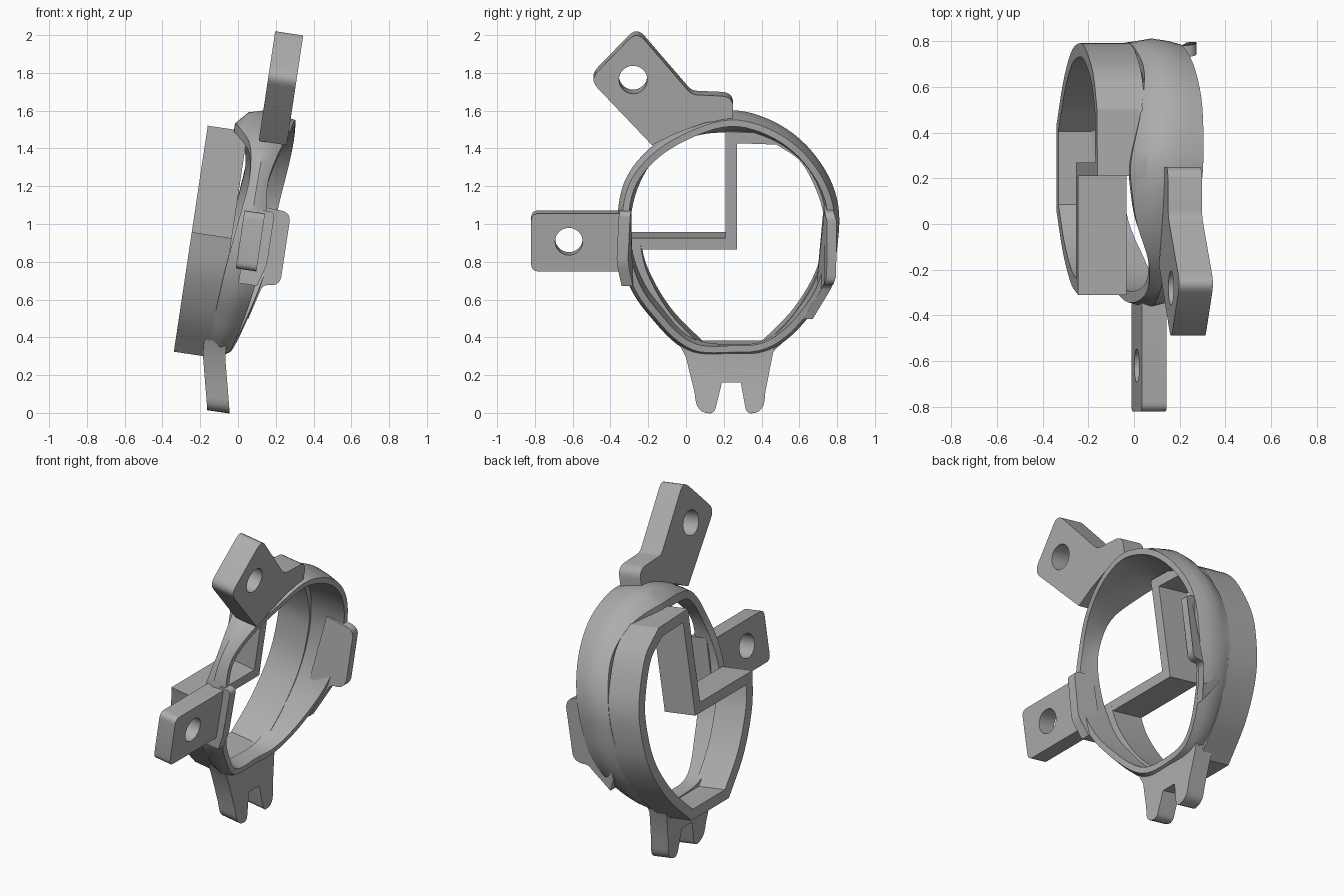
import bpy, bmesh, math
from mathutils import Matrix, Vector

if "Cube" in bpy.data.objects:
    bpy.data.objects.remove(bpy.data.objects["Cube"])

# One grey plastic for everything
grey = bpy.data.materials.new("grey plastic")
grey.use_nodes = True
shade = (0.42, 0.42, 0.42, 1)
grey.diffuse_color = shade
grey.node_tree.nodes["Principled BSDF"].inputs["Base Color"].default_value = shade

# Tilted frame: first axis = depth direction, profiles are drawn as (across, up)
tilt = math.atan(0.15)
s, c = math.sin(tilt), math.cos(tilt)
FRAME = Matrix(((0, s, c, 0), (1, 0, 0, 0), (0, c, -s, 0), (0, 0, 0, 1)))


def finish(name, bm):
    """Turn a bmesh drawn in the tilted frame into a shaded object."""
    bmesh.ops.remove_doubles(bm, verts=bm.verts, dist=0.0005)
    bmesh.ops.recalc_face_normals(bm, faces=bm.faces)
    mesh = bpy.data.meshes.new(name)
    bm.to_mesh(mesh)
    bm.free()
    mesh.transform(FRAME)
    mesh.materials.clear()
    mesh.materials.append(grey)
    obj = bpy.data.objects.new(name, mesh)
    bpy.context.collection.objects.link(obj)
    bpy.ops.object.select_all(action='DESELECT')
    obj.select_set(True)
    bpy.context.view_layer.objects.active = obj
    bpy.ops.object.shade_smooth_by_angle(angle=math.radians(32))
    return obj


def rounded(points, steps=5):
    """Points are (x, y) or (x, y, radius); corners with a radius are filleted."""
    out = []
    for i, p in enumerate(points):
        v = Vector(p[:2])
        if len(p) == 2:
            out.append(v)
            continue
        before, after = Vector(points[i - 1][:2]), Vector(points[(i + 1) % len(points)][:2])
        start = v + (before - v).normalized() * p[2]
        end = v + (after - v).normalized() * p[2]
        for k in range(steps + 1):
            t = k / steps
            out.append(start * (1 - t) ** 2 + v * 2 * t * (1 - t) + end * t * t)
    return out


def circle(x, y, r, n=32):
    return [Vector((x + r * math.cos(math.tau * i / n), y + r * math.sin(math.tau * i / n)))
            for i in range(n)]


def inset(points, dist):
    """Mitred inward offset of a clockwise outline."""
    out = []
    for i, p in enumerate(points):
        d1 = (p - points[i - 1]).normalized()
        d2 = (points[(i + 1) % len(points)] - p).normalized()
        n1, n2 = Vector((d1.y, -d1.x)), Vector((d2.y, -d2.x))
        out.append(p + (n1 + n2) * dist / (1 + n1.dot(n2)))
    return out


def prism(name, outlines, low, high, lean=None):
    """Extrude an outline, with optional holes, between two depths."""
    curve = bpy.data.curves.new(name, 'CURVE')
    curve.dimensions, curve.fill_mode = '2D', 'BOTH'
    curve.extrude = (high - low) / 2
    for outline in outlines:
        spline = curve.splines.new('POLY')
        spline.points.add(len(outline) - 1)
        for point, v in zip(spline.points, outline):
            point.co = (v.x, v.y, 0, 1)
        spline.use_cyclic_u = True
    temp = bpy.data.objects.new(name + " profile", curve)
    bpy.context.collection.objects.link(temp)
    graph = bpy.context.evaluated_depsgraph_get()
    mesh = bpy.data.meshes.new_from_object(temp.evaluated_get(graph))
    bm = bmesh.new()
    bm.from_mesh(mesh)
    bpy.data.objects.remove(temp)
    bpy.data.meshes.remove(mesh)
    for v in bm.verts:
        v.co.z += (low + high) / 2
        if lean:
            v.co.z += lean(v.co.y)
    return finish(name, bm)


def smooth_arc(points, per=6):
    """Catmull-Rom curve through open points."""
    p = [Vector(q) for q in points]
    p = [p[0] * 2 - p[1]] + p + [p[-1] * 2 - p[-2]]
    out = []
    for a, b, d, e in zip(p, p[1:], p[2:], p[3:]):
        for k in range(per):
            t = k / per
            out.append(0.5 * (2 * b + (d - a) * t + (2 * a - 5 * b + 4 * d - e) * t * t
                              + (3 * b - a - 3 * d + e) * t ** 3))
    return out + [p[-2]]


# Thin hood with one quadrant cut away, flat at the bottom
right_side = smooth_arc([(0.5, 1.47), (0.66, 1.35), (0.77, 1.12), (0.79, 0.93),
                         (0.75, 0.7), (0.62, 0.47), (0.43, 0.27)])
left_side = smooth_arc([(0.06, 0.27), (-0.13, 0.47), (-0.26, 0.7), (-0.31, 0.91)])
hood = [Vector((0.21, 1.48))] + right_side + left_side + [Vector((0.21, 0.91))]
prism("notched_hood", [hood, inset(hood, 0.06)], -0.384, -0.17)

# Flared ring body: angle, inner radius, outer radius, near depth, far depth
RING = [
    (0, .51, .57, -.18, .04), (24, .54, .62, -.17, .05), (44, .57, .65, -.15, .07),
    (62, .58, .68, -.18, .08), (88, .56, .71, -.25, .07), (110, .58, .67, -.22, .05),
    (128, .60, .66, -.14, .01), (148, .565, .65, -.12, -.03), (170, .53, .60, -.15, 0),
    (196, .51, .58, -.18, .0), (226, .5, .58, -.2, -.04), (252, .57, .64, -.2, -.09),
    (270, .56, .61, -.2, -.1), (288, .58, .63, -.2, -.08), (316, .51, .58, -.2, -.02),
    (342, .5, .57, -.19, .03),
]


def ring_row(angle):
    rows = RING + [(360,) + RING[0][1:]]
    for a, b in zip(rows, rows[1:]):
        if a[0] <= angle <= b[0]:
            t = (angle - a[0]) / (b[0] - a[0])
            return Vector([p + (q - p) * t for p, q in zip(a[1:], b[1:])])


def ring_body(count=96):
    rows = [ring_row(360 * i / count) for i in range(count)]
    for _ in range(3):
        rows = [(rows[i - 1] + rows[i] * 2 + rows[(i + 1) % count]) / 4 for i in range(count)]
    bm = bmesh.new()
    loops = []
    for i, (inner, outer, near, far) in enumerate(rows):
        angle = math.tau * i / count
        width, flare = far - near, outer - inner
        section = [(inner, near), (inner + 0.05, near), (inner + flare * 0.85, near + width * 0.2),
                   (outer, near + width * 0.45), (outer - 0.01, near + width * 0.75),
                   (outer - 0.025, far), (outer - 0.06, far),
                   (max(inner, outer - 0.065), near + width * 0.55)]
        loops.append([bm.verts.new((0.23 + r * math.cos(angle), 0.9 + r * math.sin(angle), d))
                      for r, d in section])
    for i, loop in enumerate(loops):
        other = loops[i - 1]
        for k in range(len(loop)):
            bm.faces.new((loop[k - 1], loop[k], other[k], other[k - 1]))
    return finish("ring_body", bm)


ring_body()

# Drilled mounting tabs
upper = rounded([(-0.51, 1.79, .06), (-0.26, 2.05, .06), (0.03, 1.71, .03), (0.25, 1.7, .06),
                 (0.25, 1.58), (0.1, 1.56), (-0.06, 1.5), (-0.18, 1.44)])
prism("upper_tab", [upper, circle(-0.28, 1.79, 0.075)], -0.105, 0.045)
side = rounded([(-0.82, 0.755, .04), (-0.82, 1.065, .04), (-0.31, 1.065), (-0.29, 0.755)])
prism("side_tab", [side, circle(-0.62, 0.915, 0.073)], -0.125, -0.015)


# Forked foot leaning into the ring
def foot_lean(height):
    return -0.07 * min(max(height, 0) / 0.3, 1)


foot = rounded([(-0.04, 0.36), (0.0, 0.28), (0.045, 0.1), (0.06, -0.01, .07), (0.15, -0.01, .03),
                (0.19, 0.15), (0.29, 0.15), (0.32, -0.01, .03), (0.41, -0.01, .07),
                (0.42, 0.1), (0.46, 0.3), (0.48, 0.36), (0.4, 0.33), (0.06, 0.33)])
prism("forked_foot", [foot], -0.165, -0.045, foot_lean)


# Rounded grip pads on both flanks, drawn as (depth, up) and bent round the ring
def flank_pad(name, outline, across, thickness, bulge):
    bm = bmesh.new()
    layers = []
    for offset in (0, thickness):
        layers.append([bm.verts.new((across + offset - bulge * (v.y - 0.9) ** 2, v.y, v.x))
                       for v in outline])
        bm.faces.new(layers[-1])
    for i in range(len(outline)):
        bm.faces.new((layers[0][i - 1], layers[0][i], layers[1][i], layers[1][i - 1]))
    finish(name, bm)


rear = rounded([(-0.06, 1.1), (0.12, 1.09, .05), (0.12, 0.7, .05), (0.03, 0.69, .03),
                (-0.02, 0.5), (-0.1, 0.6)])
flank_pad("rear_flank_pad", rear, 0.765, 0.05, 0.9)
front = rounded([(-0.1, 1.08), (0.035, 1.08, .03), (0.035, 0.8, .03), (0.0, 0.68), (-0.1, 0.68)])
flank_pad("front_flank_pad", front, -0.37, 0.06, -0.6)
